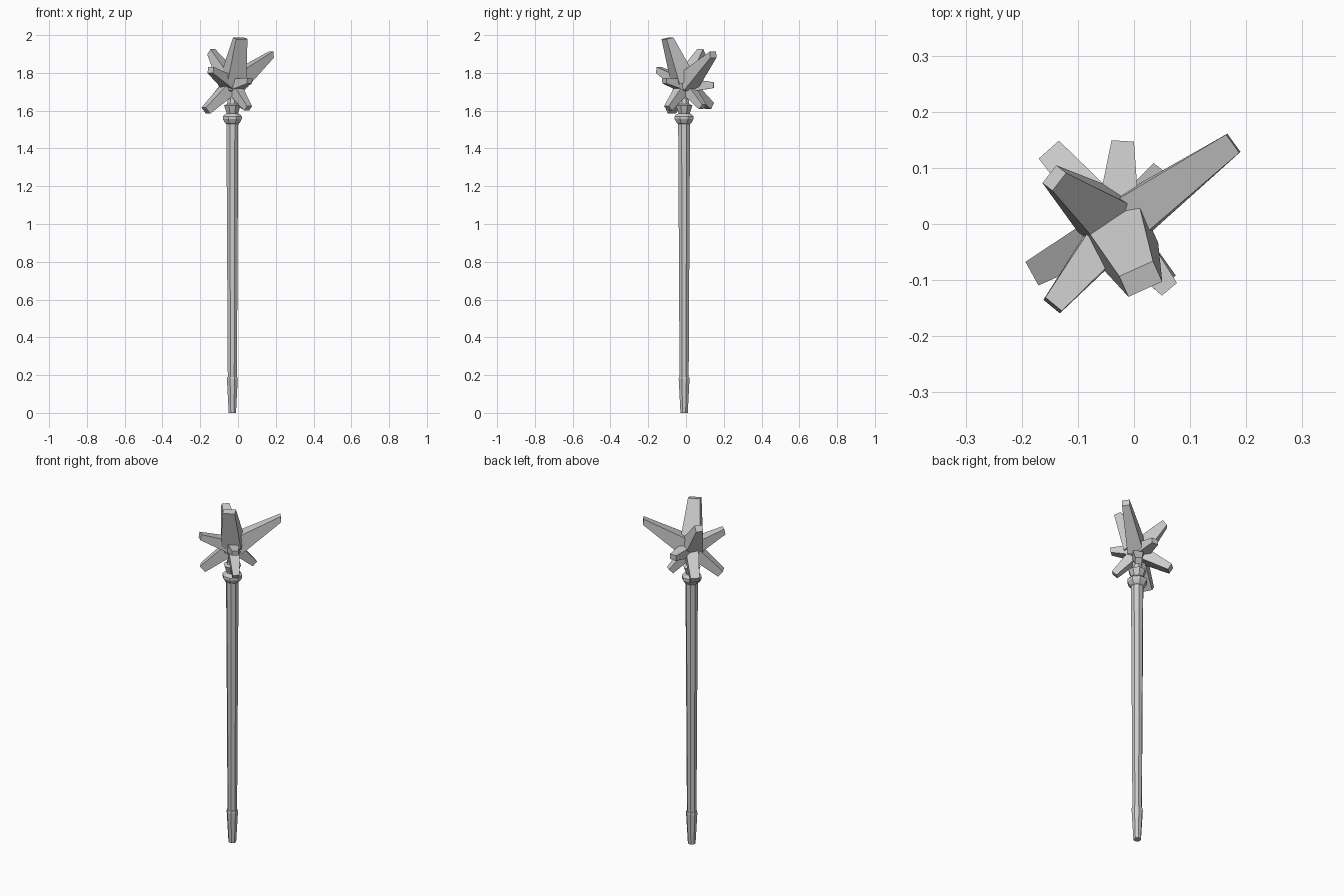
import bpy, bmesh, math
from mathutils import Vector

if "Cube" in bpy.data.objects:
    bpy.data.objects.remove(bpy.data.objects["Cube"])

AX, AY = -0.03, -0.01          # staff axis
CORE = Vector((-0.03, -0.005, 1.735))


def finish(name, bm):
    bmesh.ops.recalc_face_normals(bm, faces=bm.faces)
    me = bpy.data.meshes.new(name)
    bm.to_mesh(me)
    bm.free()
    ob = bpy.data.objects.new(name, me)
    bpy.context.collection.objects.link(ob)
    return ob


def lathe(name, profile, sides=8):
    bm = bmesh.new()
    rings = []
    for r, z in profile:
        rings.append([bm.verts.new((AX + r * math.cos((i + .5) * math.tau / sides),
                                    AY + r * math.sin((i + .5) * math.tau / sides), z))
                      for i in range(sides)])
    for a, b in zip(rings, rings[1:]):
        for i in range(sides):
            j = (i + 1) % sides
            bm.faces.new((a[i], a[j], b[j], b[i]))
    bm.faces.new(rings[0])
    bm.faces.new(rings[-1])
    return finish(name, bm)


def spike(name, tip, base_w, base_h, tip_w, tip_h, slant=0.0):
    """Four-sided tapered crystal from the core to a blunt, slanted tip."""
    tip = Vector(tip)
    d = (tip - CORE).normalized()
    side = d.cross(Vector((0, 0, 1))).normalized()
    up = side.cross(d)
    bm = bmesh.new()
    rings = []
    for c, w, h, s in ((CORE + d * 0.025, base_w, base_h, 0),
                       (tip, tip_w, tip_h, slant)):
        rings.append([bm.verts.new(c + side * (u * w / 2) + up * (v * h / 2) + d * (s * v))
                      for u, v in ((-1, -1), (1, -1), (1, 1), (-1, 1))])
    a, b = rings
    for i in range(4):
        j = (i + 1) % 4
        bm.faces.new((a[i], a[j], b[j], b[i]))
    bm.faces.new(a)
    bm.faces.new(b)
    return finish(name, bm)


# Shaft, foot and collar
lathe("foot_ferrule", [(0.021, 0), (0.031, 0.18), (0.029, 0.19), (0.024, 0.19)])
lathe("shaft", [(0.026, 0.17), (0.034, 1.54)])
lathe("collar", [(0.034, 1.53), (0.042, 1.535), (0.054, 1.555), (0.054, 1.57),
                 (0.042, 1.582), (0.032, 1.585), (0.048, 1.628), (0.03, 1.635),
                 (0.026, 1.66), (0.03, 1.71)])

# Faceted core
bm = bmesh.new()
bmesh.ops.create_icosphere(bm, subdivisions=1, radius=0.062)
bmesh.ops.translate(bm, verts=bm.verts, vec=CORE)
finish("crystal_core", bm)

# Crystals: name, tip centre, base width/height, tip width/height, slant
for args in (
    ("crystal_top", (0.012, -0.098, 1.983), 0.11, 0.10, 0.066, 0.04, -0.004),
    ("crystal_long", (0.177, 0.144, 1.897), 0.085, 0.10, 0.040, 0.030, 0.008),
    ("crystal_upper_left", (-0.142, 0.082, 1.912), 0.10, 0.09, 0.040, 0.035, 0.004),
    ("crystal_front_left", (-0.145, -0.145, 1.815), 0.075, 0.07, 0.038, 0.032, 0.004),
    ("crystal_front_right", (0.062, -0.115, 1.758), 0.07, 0.06, 0.035, 0.028, 0.004),
    ("crystal_back", (-0.020, 0.148, 1.735), 0.075, 0.07, 0.040, 0.030, 0.0),
    ("crystal_low_left", (-0.170, -0.082, 1.600), 0.07, 0.07, 0.048, 0.042, 0.0),
    ("crystal_low_back_left", (-0.145, 0.125, 1.625), 0.07, 0.07, 0.048, 0.038, 0.0),
    ("crystal_low_front", (0.053, -0.095, 1.612), 0.06, 0.06, 0.036, 0.034, 0.0),
    ("crystal_low_back_right", (0.042, 0.088, 1.620), 0.06, 0.06, 0.036, 0.034, 0.0),
):
    spike(*args)
